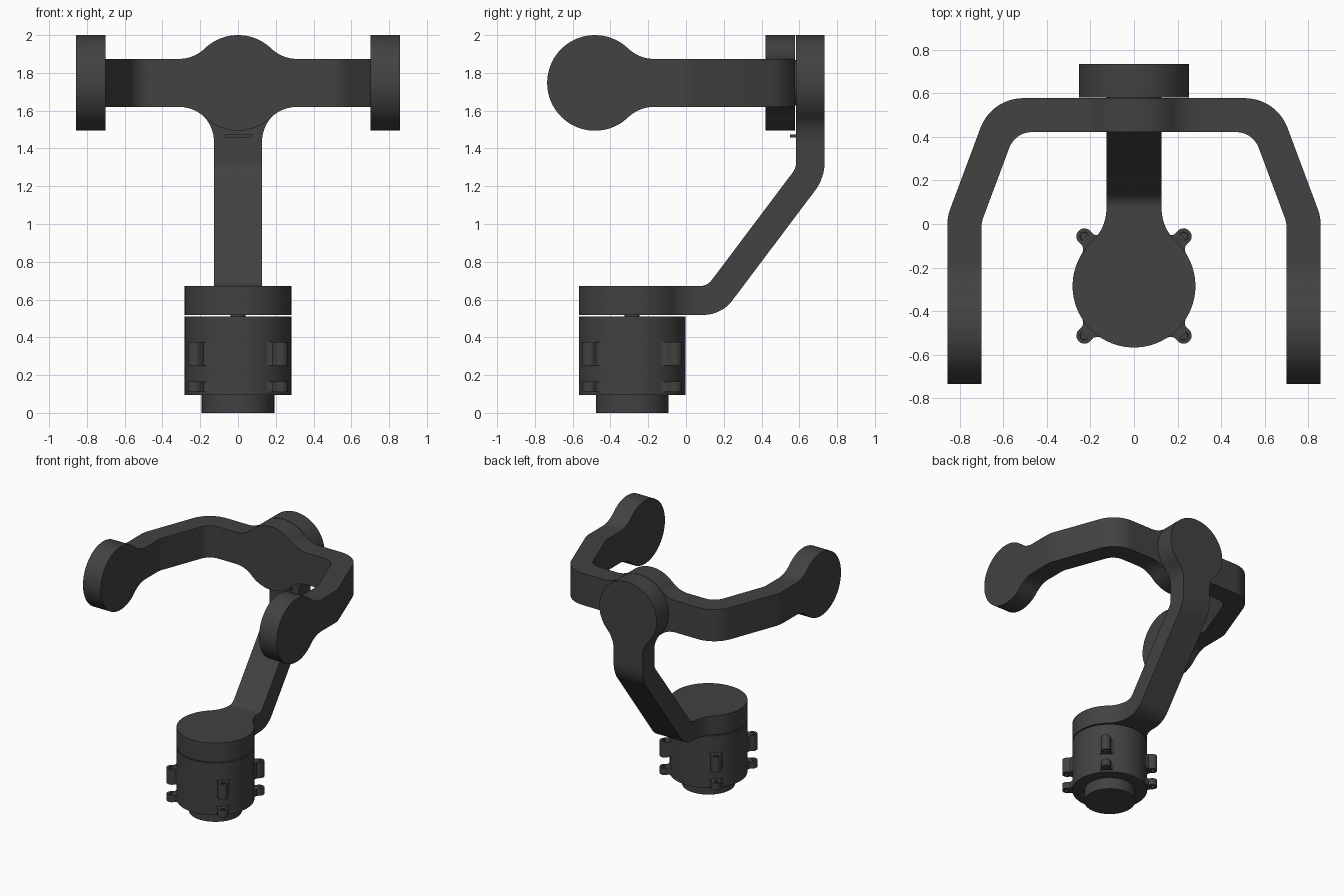
import bpy, bmesh
from math import sin, cos, tan, pi, atan2, sqrt, radians
from mathutils import Vector, Matrix

if "Cube" in bpy.data.objects:
    bpy.data.objects.remove(bpy.data.objects["Cube"])

charcoal = bpy.data.materials.new("charcoal")
charcoal.use_nodes = True
charcoal.diffuse_color = (0.054, 0.054, 0.054, 1)
charcoal.node_tree.nodes["Principled BSDF"].inputs["Base Color"].default_value = charcoal.diffuse_color

ARM = 0.127          # half width of the arms
FILLET = 0.2         # blend between arm edge and round pad
HEAD_Z = 1.747       # height of the tilt and roll axes
PAD = 0.253          # radius of the upper pads
BASE_Y = -0.285      # axis of the base motor
BASE_R = 0.282


def finish(name, bm):
    bmesh.ops.remove_doubles(bm, verts=bm.verts, dist=1e-5)
    bmesh.ops.recalc_face_normals(bm, faces=bm.faces)
    mesh = bpy.data.meshes.new(name)
    bm.to_mesh(mesh)
    bm.free()
    obj = bpy.data.objects.new(name, mesh)
    bpy.context.collection.objects.link(obj)
    mesh.materials.append(charcoal)
    bpy.ops.object.select_all(action='DESELECT')
    obj.select_set(True)
    bpy.context.view_layer.objects.active = obj
    bpy.ops.object.shade_smooth_by_angle(angle=radians(30))
    return obj


def cylinder(name, radius, depth, matrix, sides=96, recess=None):
    bm = bmesh.new()
    bmesh.ops.create_cone(bm, cap_ends=True, segments=sides, radius1=radius,
                          radius2=radius, depth=depth, matrix=matrix)
    if recess:
        caps = [f for f in bm.faces if len(f.verts) > 4]
        bmesh.ops.inset_individual(bm, faces=caps, thickness=recess)
        bmesh.ops.inset_individual(bm, faces=caps, thickness=0.001, depth=-0.03)
    return finish(name, bm)


def pad_profile(radius, start):
    """Distance and half width from a round pad out to the plain arm."""
    reach = sqrt((radius + FILLET) ** 2 - (ARM + FILLET) ** 2)
    phi = atan2(ARM + FILLET, reach)
    n = 32
    disc = [start + (phi - start) * i / n for i in range(n + 1)]
    pts = [(radius * cos(t), radius * sin(t)) for t in disc]
    for i in range(1, 13):
        a = phi + pi + (pi / 2 - phi) * i / 12
        pts.append((reach + FILLET * cos(a), ARM + FILLET + FILLET * sin(a)))
    return pts


def left_of(d):
    return Vector((-d.y, d.x))


def pad_stations(centre, direction, profile, half):
    n = left_of(direction) * half
    return [(centre + direction * d + n, centre + direction * d - n, w) for d, w in profile]


def bend_stations(before, corner, after, half, inner, outer):
    """Left turn with its own radius on the inner and outer side."""
    u, v = (corner - before).normalized(), (after - corner).normalized()
    nu, nv = left_of(u), left_of(v)
    turn = u.angle(v)
    miter = (nu + nv) / (1 + nu.dot(nv)) * half
    stations = []
    for i in range(13):
        n = Matrix.Rotation(turn * i / 12, 2) @ nu
        pair = []
        for side, r in ((1, inner), (-1, outer)):
            centre = corner + miter * side - u * r * tan(turn / 2) + nu * r
            pair.append(centre - n * r)
        stations.append((pair[0], pair[1], ARM))
    return stations


def ribbon(name, stations, place):
    """Skin a flat bar of varying width through the stations."""
    bm = bmesh.new()
    rings = []
    for a, b, w in stations:
        w = max(w, 0)
        rings.append([bm.verts.new(place(p, s)) for p, s in ((a, w), (b, w), (b, -w), (a, -w))])
    for r, q in zip(rings, rings[1:]):
        for i in range(4):
            j = (i + 1) % 4
            bm.faces.new((r[i], r[j], q[j], q[i]))
    bmesh.ops.dissolve_degenerate(bm, dist=1e-5, edges=bm.edges)
    return finish(name, bm)


# Upper yoke: two side pads joined around a rear centre pad
half = 0.078
tip, knee, shoulder = Vector((0.779, -0.482)), Vector((0.779, 0.02)), Vector((0.6, 0.5))
rear = Vector((0, 0.5))
end_pad, mid_pad = pad_profile(PAD, pi), pad_profile(PAD, pi / 2)
right_half = pad_stations(tip, Vector((0, 1)), end_pad, half)
right_half += bend_stations(tip, knee, shoulder, half, 0.15, 0.2)
right_half += bend_stations(knee, shoulder, rear, half, 0.11, 0.21)
right_half += pad_stations(rear, Vector((-1, 0)), [(-d, w) for d, w in reversed(mid_pad)], half)


def flip(p):
    return Vector((-p.x, p.y))


yoke = right_half + [(flip(a), flip(b), w) for a, b, w in reversed(right_half)]
ribbon("yoke_arm", yoke, lambda p, w: (p.x, p.y, HEAD_Z + w))

# Lower arm: base pad, slanted strut and upright with the roll pad
half = 0.076
base, elbow = Vector((BASE_Y, 0.595)), Vector((0.15, 0.595))
wrist, head = Vector((0.658, 1.27)), Vector((0.658, HEAD_Z))
lower = pad_stations(base, Vector((1, 0)), pad_profile(BASE_R, pi), half)
lower += bend_stations(base, elbow, wrist, half, 0.08, 0.19)
lower += bend_stations(elbow, wrist, head, half, 0.08, 0.25)
lower += pad_stations(head, Vector((0, 1)), [(-d, w) for d, w in reversed(end_pad)], half)
ribbon("lower_arm", lower, lambda p, w: (w, p.x, p.y))

# Roll axle between the yoke and the lower arm
cylinder("roll_axle", 0.12, 0.03,
         Matrix.Translation((0, 0.58, HEAD_Z)) @ Matrix.Rotation(pi / 2, 4, 'X'))

# Small stop tab under the roll pad
bm = bmesh.new()
bmesh.ops.create_cube(bm, size=1, matrix=Matrix.Translation((0, 0.57, 1.466))
                      @ Matrix.Diagonal((0.15, 0.04, 0.018, 1)))
finish("stop_tab", bm)


# Base motor housing, pivot pin and foot
def upright(z):
    return Matrix.Translation((0, BASE_Y, z))


cylinder("motor_housing", BASE_R, 0.415, upright(0.3025))
cylinder("pan_pin", 0.04, 0.03, upright(0.515), 32)
cylinder("motor_foot", 0.192, 0.11, upright(0.055))


# Screw lugs on the four diagonals, a tall and a short one each
def lug_web(name, low, high, angle):
    bm = bmesh.new()
    outline = [(0.24, 0.075), (0.272, 0.066), (0.282, 0.048), (0.297, 0.037), (0.32, 0.036)]
    outline += [(x, -y) for x, y in reversed(outline)]
    face = bm.faces.new([bm.verts.new((x, y, low)) for x, y in outline])
    top = bmesh.ops.extrude_face_region(bm, geom=[face])
    verts = [e for e in top["geom"] if isinstance(e, bmesh.types.BMVert)]
    bmesh.ops.translate(bm, verts=verts, vec=(0, 0, high - low))
    bm.transform(Matrix.Translation((0, BASE_Y, 0)) @ Matrix.Rotation(angle, 4, 'Z'))
    finish(name, bm)


for k, corner in enumerate(("back_left", "back_right", "front_right", "front_left")):
    angle = pi / 4 + k * pi / 2
    for kind, low, high in (("upper", 0.25, 0.375), ("lower", 0.11, 0.165)):
        lug_web(f"{kind}_lug_web_{corner}", low + 0.001, high - 0.001, angle)
        spot = Matrix.Translation((0.322 * cos(angle), BASE_Y + 0.322 * sin(angle), (low + high) / 2))
        cylinder(f"{kind}_screw_lug_{corner}", 0.037, high - low, spot, 24, recess=0.017)
